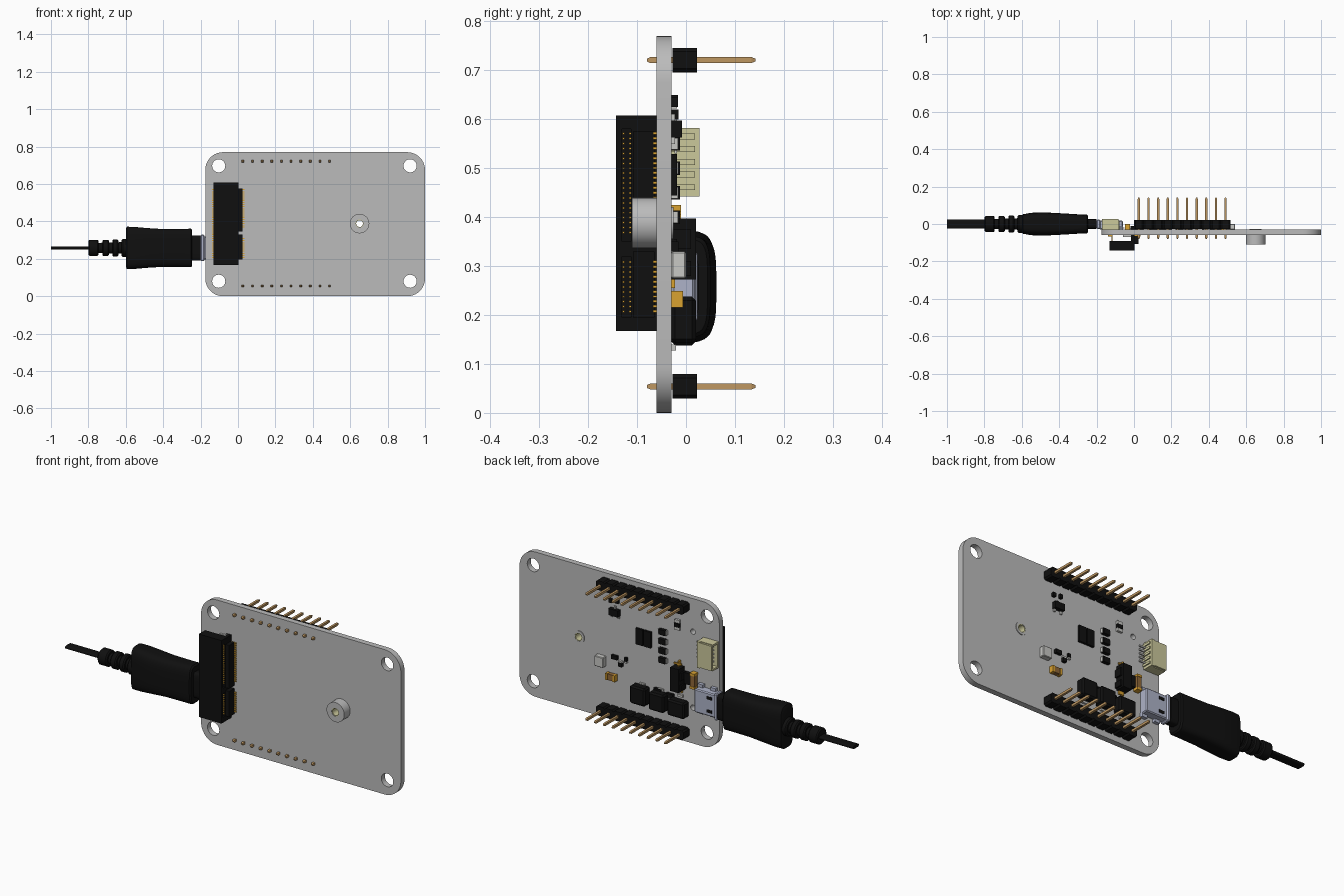
import bpy, bmesh, math
from mathutils import Matrix, Vector

cube = bpy.data.objects.get("Cube")
if cube:
    bpy.data.objects.remove(cube)


def material(name, rgb, rough=0.6):
    m = bpy.data.materials.new(name)
    m.use_nodes = True
    m.diffuse_color = (*rgb, 1)
    b = m.node_tree.nodes["Principled BSDF"]
    b.inputs["Base Color"].default_value = (*rgb, 1)
    b.inputs["Roughness"].default_value = rough
    return m


GREY = material("board grey", (0.50, 0.50, 0.50))
BLACK = material("black plastic", (0.005, 0.005, 0.005))
CREAM = material("cream plastic", (0.60, 0.58, 0.33))
STEEL = material("blue steel", (0.42, 0.45, 0.58))
TAN = material("tan pin metal", (0.52, 0.31, 0.12))
GOLD = material("gold contact", (0.70, 0.36, 0.03))
BROWN = material("brown ceramic", (0.28, 0.14, 0.04))
PALE = material("pale grey", (0.58, 0.58, 0.56))

BACK = -0.03   # rear face of the board
FRONT = -0.06  # front face of the board


def add_object(name, mesh, mat):
    ob = bpy.data.objects.new(name, mesh)
    bpy.context.collection.objects.link(ob)
    mesh.materials.clear()
    mesh.materials.append(mat)
    return ob


def finish(name, bm, mat, smooth=False):
    bmesh.ops.recalc_face_normals(bm, faces=bm.faces)
    me = bpy.data.meshes.new(name)
    bm.to_mesh(me)
    bm.free()
    ob = add_object(name, me, mat)
    if smooth:
        bpy.ops.object.select_all(action='DESELECT')
        ob.select_set(True)
        bpy.context.view_layer.objects.active = ob
        bpy.ops.object.shade_smooth_by_angle(angle=math.radians(35))
    return ob


def boxes(name, mat, items, bevel=0):
    """Join boxes given as (x0, x1, y0, y1, z0, z1)."""
    bm = bmesh.new()
    for x0, x1, y0, y1, z0, z1 in items:
        m = Matrix.Translation(((x0 + x1) / 2, (y0 + y1) / 2, (z0 + z1) / 2))
        bmesh.ops.create_cube(bm, size=1, matrix=m @ Matrix.Diagonal((x1 - x0, y1 - y0, z1 - z0, 1)))
    if bevel:
        bmesh.ops.bevel(bm, geom=bm.edges[:], offset=bevel, segments=1, affect='EDGES')
    return finish(name, bm, mat)


def chips(name, mat, items, bevel=0):
    """Parts on the rear face given as (x, z, width, height, thickness)."""
    return boxes(name, mat, [(x - w / 2, x + w / 2, BACK, BACK + t, z - h / 2, z + h / 2)
                             for x, z, w, h, t in items], bevel)


def loft(bm, sections, axis, centre, n=24, power=2.0):
    """Skin rounded sections (pos, half_a, half_b) along x or y."""
    rings = []
    for p, a, b in sections:
        ring = []
        for i in range(n):
            t = 2 * math.pi * (i + 0.5) / n
            c, s = math.cos(t), math.sin(t)
            u = a * math.copysign(abs(c) ** (2 / power), c)
            v = b * math.copysign(abs(s) ** (2 / power), s)
            ring.append(bm.verts.new(Vector(centre) + Vector((p, u, v) if axis == 'x' else (u, p, v))))
        rings.append(ring)
    for r0, r1 in zip(rings, rings[1:]):
        for i in range(n):
            bm.faces.new((r0[i], r0[(i + 1) % n], r1[(i + 1) % n], r1[i]))
    bm.faces.new(rings[0])
    bm.faces.new(rings[-1])


def circle(x, z, r, n=32):
    return [(x + r * math.cos(2 * math.pi * i / n), z + r * math.sin(2 * math.pi * i / n)) for i in range(n)]


def plate(name, mat, loops, y0, y1):
    """Flat plate with holes: outline first, then hole loops, in the xz plane."""
    cu = bpy.data.curves.new(name, 'CURVE')
    cu.dimensions, cu.fill_mode, cu.extrude = '2D', 'BOTH', (y1 - y0) / 2
    for pts in loops:
        s = cu.splines.new('POLY')
        s.points.add(len(pts) - 1)
        for p, (x, z) in zip(s.points, pts):
            p.co = (x, z, 0, 1)
        s.use_cyclic_u = True
    tmp = bpy.data.objects.new(name + " curve", cu)
    bpy.context.collection.objects.link(tmp)
    bpy.context.view_layer.update()
    ev = tmp.evaluated_get(bpy.context.evaluated_depsgraph_get())
    bm = bmesh.new()
    bm.from_mesh(ev.to_mesh())
    ev.to_mesh_clear()
    bpy.data.objects.remove(tmp)
    bmesh.ops.remove_doubles(bm, verts=bm.verts, dist=1e-5)
    bmesh.ops.transform(bm, verts=bm.verts, matrix=Matrix.Translation((0, (y0 + y1) / 2, 0))
                        @ Matrix.Rotation(math.pi / 2, 4, 'X'))
    return finish(name, bm, mat, smooth=True)


# Circuit board with rounded corners, mounting holes and locating holes
R, outline = 0.095, []
for k, (cx, cz) in enumerate([(1 - R, 0.77 - R), (-0.175 + R, 0.77 - R), (-0.175 + R, R), (1 - R, R)]):
    for i in range(11):
        a = math.pi / 2 * (k + i / 10)
        outline.append((cx + R * math.cos(a), cz + R * math.sin(a)))
holes = [circle(x, z, 0.035) for x in (-0.103, 0.92) for z in (0.08, 0.697)]
holes += [circle(-0.02, z, 0.014, 16) for z in (0.19, 0.594)]
plate("circuit_board", GREY, [outline, circle(0.65, 0.388, 0.032)] + holes, FRONT, BACK)

# Threaded standoff
plate("standoff", GREY, [circle(0.65, 0.388, 0.052), circle(0.65, 0.388, 0.022)], -0.11, FRONT)
plate("standoff_sleeve", GREY, [circle(0.65, 0.388, 0.033), circle(0.65, 0.388, 0.022)], FRONT, -0.026)
plate("standoff_thread", CREAM, [circle(0.65, 0.388, 0.022), circle(0.65, 0.388, 0.018)], -0.109, -0.027)

# Pin headers along both long edges
for label, z in (("lower", 0.054), ("upper", 0.721)):
    blocks, pins = bmesh.new(), bmesh.new()
    for i in range(10):
        x = 0.026 + 0.0515 * i
        m = Matrix.Translation((x, -0.003, z)) @ Matrix.Diagonal((0.0515, 0.05, 0.05, 1))
        v = bmesh.ops.create_cube(blocks, size=1, matrix=m)["verts"]
        corners = [e for e in {e for w in v for e in w.link_edges}
                   if abs(e.verts[0].co.y - e.verts[1].co.y) > 0.01]
        bmesh.ops.bevel(blocks, geom=corners, offset=0.008, segments=1, affect='EDGES')
        loft(pins, [(-0.08, 0.004, 0.004), (-0.073, 0.0085, 0.0085), (0.134, 0.0085, 0.0085),
                    (0.142, 0.004, 0.004)], 'y', (x, 0, z), n=4)
    finish(label + "_header_block", blocks, BLACK)
    finish(label + "_header_pins", pins, TAN)

# Card edge connector on the front face, with a slot opening towards +x
boxes("card_connector", BLACK, [
    (-0.13, -0.03, -0.143, -0.09, 0.167, 0.608),
    (-0.03, 0.003, -0.143, -0.131, 0.167, 0.608),
    (-0.03, 0.003, -0.112, -0.09, 0.167, 0.608),
    (-0.03, 0.003, -0.131, -0.112, 0.167, 0.195),
    (-0.03, 0.003, -0.131, -0.112, 0.58, 0.608),
    (-0.03, 0.003, -0.131, -0.112, 0.32, 0.35),
    (-0.015, 0.003, -0.09, FRONT, 0.167, 0.608),
    (0.003, 0.024, -0.108, -0.064, 0.195, 0.33),
    (0.003, 0.024, -0.108, -0.064, 0.345, 0.575)])
boxes("connector_pegs", PALE, [(-0.06, -0.015, -0.07, FRONT, z, z + 0.03) for z in (0.175, 0.57)])
rows = [0.205 + 0.0101 * i for i in range(37)]
keyed = [z for z in rows if not 0.312 < z < 0.357]
boxes("connector_rear_leads", GOLD,
      [b for z in rows for b in ((-0.14, -0.115, -0.066, FRONT, z, z + 0.005),
                                 (-0.12, -0.115, -0.09, FRONT, z, z + 0.005))])
boxes("connector_front_leads", GOLD, [(0.0, 0.034, -0.067, FRONT, z, z + 0.005) for z in keyed])
boxes("slot_contacts", GOLD, [(-0.03, 0.0, y, y + 0.004, z, z + 0.004) for z in keyed for y in (-0.130, -0.116)])

# Cable: plug grip, ribbed strain relief, flat wire
CZ = (0, 0, 0.258)
bm = bmesh.new()
loft(bm, [(-0.600, 0.040, 0.100), (-0.594, 0.052, 0.114), (-0.55, 0.060, 0.112), (-0.48, 0.062, 0.106),
          (-0.40, 0.058, 0.101), (-0.30, 0.052, 0.102), (-0.252, 0.050, 0.103), (-0.245, 0.044, 0.096)],
     'x', CZ, n=40, power=4)
finish("plug_grip", bm, BLACK, True)
bm = bmesh.new()
loft(bm, [(-0.25, 0.026, 0.068), (-0.20, 0.026, 0.068)], 'x', CZ, power=5)
loft(bm, [(-0.80, 0.026, 0.026), (-0.59, 0.032, 0.032)], 'x', CZ)
for x0, x1, r in ((-0.80, -0.745, 0.043), (-0.725, -0.69, 0.044), (-0.672, -0.64, 0.046), (-0.622, -0.59, 0.048)):
    loft(bm, [(x0, r - 0.006, r - 0.006), (x0 + 0.006, r, r), (x1 - 0.006, r, r), (x1, r - 0.006, r - 0.006)],
         'x', CZ)
finish("strain_relief", bm, BLACK, True)
bm = bmesh.new()
loft(bm, [(-1.0, 0.024, 0.008), (-0.79, 0.024, 0.008)], 'x', CZ, power=4)
finish("cable_wire", bm, BLACK, True)

# Metal socket with flared mouth, and the plug tip in it
boxes("usb_socket", STEEL, [(-0.185, -0.06, BACK, 0.018, 0.196, 0.32),
                            (-0.20, -0.18, -0.026, 0.024, 0.187, 0.329)], 0.005)
boxes("plug_tip", STEEL, [(-0.215, -0.19, -0.016, 0.014, 0.205, 0.311)])
boxes("socket_feet", STEEL, [(x, x + 0.03, BACK, -0.012, z, z + 0.022)
                             for x in (-0.165, -0.09) for z in (0.18, 0.314)])
boxes("socket_windows", BLACK, [(-0.165, -0.135, 0.016, 0.0195, z, z + 0.016) for z in (0.215, 0.285)])

# Cream cable connector, open towards -x, with side ribs and pins
boxes("cream_connector", CREAM, [
    (-0.10, -0.083, BACK, 0.028, 0.442, 0.582), (-0.17, -0.10, BACK, -0.022, 0.442, 0.582),
    (-0.17, -0.10, 0.018, 0.028, 0.446, 0.578), (-0.17, -0.10, -0.022, 0.018, 0.442, 0.452),
    (-0.17, -0.10, -0.022, 0.018, 0.572, 0.582)])
boxes("cream_connector_ribs", CREAM, [(-0.083, -0.077, BACK, 0.018, z, z + 0.012)
                                      for z in (0.455, 0.481, 0.507, 0.533, 0.559)])
boxes("cream_connector_pins", PALE, [(-0.15, -0.05, -0.024, -0.018, z, z + 0.008)
                                     for z in (0.47, 0.49, 0.51, 0.53, 0.55)])

# Black components on the rear face
chips("power_inductors", BLACK, [(0.275, 0.19, 0.09, 0.095, 0.05), (0.165, 0.185, 0.09, 0.095, 0.05),
                                 (0.05, 0.18, 0.10, 0.085, 0.05)], 0.008)
chips("switch_block", BLACK, [(0.055, 0.335, 0.05, 0.125, 0.05), (0.055, 0.355, 0.066, 0.04, 0.04),
                              (0.055, 0.295, 0.066, 0.03, 0.04)])
chips("black_chips", BLACK, [(0.29, 0.487, 0.042, 0.085, 0.012), (0.243, 0.487, 0.042, 0.085, 0.012),
                             (0.435, 0.58, 0.055, 0.035, 0.022), (0.435, 0.34, 0.035, 0.02, 0.015),
                             (0.0, 0.345, 0.035, 0.06, 0.02), (0.11, 0.222, 0.04, 0.025, 0.015),
                             (0.067, 0.61, 0.03, 0.02, 0.015), (0.18, 0.232, 0.045, 0.02, 0.015)])
chips("resistor_column", BLACK, [(0.152, z, 0.038, 0.028, 0.018) for z in (0.55, 0.50, 0.45, 0.40)])
chips("small_black_parts", BLACK, [(0.40, 0.31, 0.02, 0.02, 0.015), (0.37, 0.345, 0.014, 0.02, 0.012),
                                   (0.46, 0.635, 0.016, 0.02, 0.014), (0.42, 0.64, 0.016, 0.02, 0.014)])

# Light metal ends and cans
chips("crystal_can", PALE, [(0.515, 0.302, 0.052, 0.055, 0.03)], 0.003)
chips("resistor_ends", PALE, [(0.152 + d, z, 0.008, 0.024, 0.014) for z in (0.55, 0.50, 0.45, 0.40)
                              for d in (-0.02, 0.02)])
chips("chip_legs", PALE, [(0.415, 0.557, 0.01, 0.016, 0.008), (0.455, 0.557, 0.01, 0.016, 0.008),
                          (0.435, 0.603, 0.01, 0.016, 0.008), (0.067, 0.63, 0.03, 0.016, 0.012),
                          (0.067, 0.592, 0.03, 0.016, 0.012), (0.40, 0.325, 0.02, 0.008, 0.013),
                          (0.37, 0.33, 0.014, 0.008, 0.012)])
chips("driver_legs", PALE, [(x, z, 0.012, 0.01, 0.008) for x in (-0.02, 0.02) for z in (0.325, 0.345, 0.365)])
chips("inductor_ends", PALE, [(x, z, 0.03, 0.012, 0.01) for x in (0.275, 0.165, 0.05) for z in (0.134, 0.238)])

# Brown capacitors, gold jumper pins
chips("brown_capacitors", BROWN, [(0.452, 0.232, 0.03, 0.032, 0.022), (-0.035, 0.345, 0.026, 0.06, 0.028)])
chips("capacitor_ends", GOLD, [(0.43, 0.232, 0.012, 0.034, 0.024), (0.474, 0.232, 0.012, 0.034, 0.024),
                               (-0.035, 0.38, 0.028, 0.012, 0.03), (-0.035, 0.31, 0.028, 0.012, 0.03)])
boxes("jumper_pins", GOLD, [(0.035, 0.08, -0.018, -0.010, 0.405, 0.413),
                            (0.05, 0.058, BACK, -0.010, 0.395, 0.425),
                            (0.04, 0.07, BACK, -0.022, 0.255, 0.275)])
